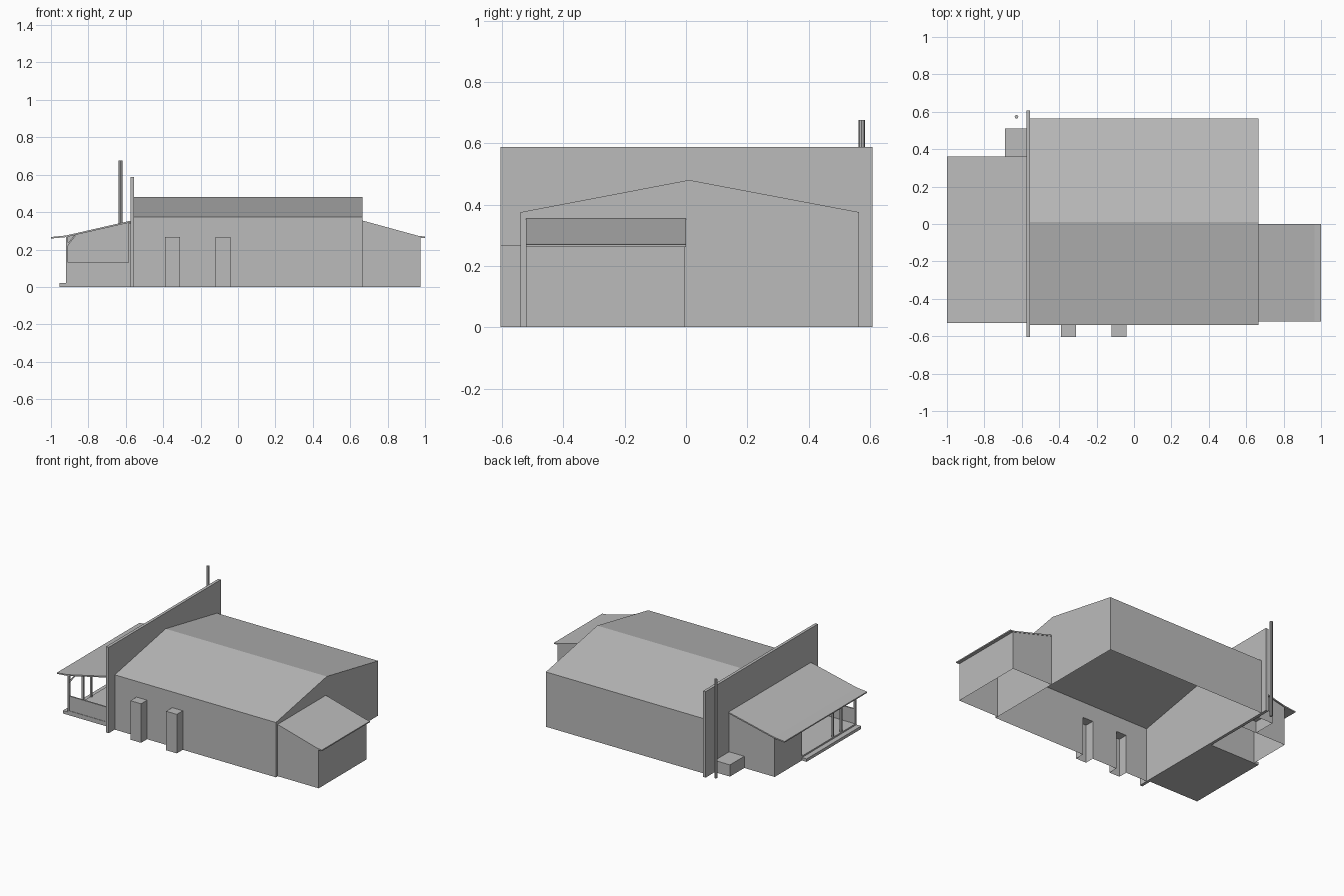
import bpy
import bmesh
from mathutils import Matrix

if "Cube" in bpy.data.objects:
    bpy.data.objects.remove(bpy.data.objects["Cube"], do_unlink=True)

grey = bpy.data.materials.new("plain_grey")
grey.use_nodes = True
grey.diffuse_color = (0.5, 0.5, 0.5, 1)
grey.node_tree.nodes["Principled BSDF"].inputs["Base Color"].default_value = (0.5, 0.5, 0.5, 1)


def finish(name, bm):
    """Turn a bmesh into a named grey object."""
    bmesh.ops.recalc_face_normals(bm, faces=bm.faces)
    mesh = bpy.data.meshes.new(name)
    bm.to_mesh(mesh)
    bm.free()
    mesh.materials.append(grey)
    obj = bpy.data.objects.new(name, mesh)
    bpy.context.collection.objects.link(obj)
    return obj


def prism(name, profile, axis, start, end, skip=()):
    """Extrude a (horizontal, z) profile along x or y; skip leaves sides open."""
    bm = bmesh.new()

    def ring(t):
        return [bm.verts.new((t, u, z) if axis == "x" else (u, t, z)) for u, z in profile]

    a, b = ring(start), ring(end)
    bm.faces.new(a)
    bm.faces.new(b)
    n = len(profile)
    for i in range(n):
        if i not in skip:
            j = (i + 1) % n
            bm.faces.new((a[i], a[j], b[j], b[i]))
    return finish(name, bm)


def box(name, x, y, z, skip=()):
    """Box from ranges; its sides run bottom, +x, top, -x."""
    rect = [(x[0], z[0]), (x[1], z[0]), (x[1], z[1]), (x[0], z[1])]
    return prism(name, rect, "y", y[0], y[1], skip)


# Main hall: open underneath, front wall added separately with its openings
FRONT, BACK, LEFT, RIGHT, EAVE = -0.54, 0.565, 0.665, -0.555, 0.375
prism("hall_shell", [(FRONT, 0), (BACK, 0), (BACK, EAVE), (0.01, 0.48), (FRONT, EAVE)],
      "x", RIGHT, LEFT, skip=(0, 4))

# Front wall outline stepping around the two bays
bays = [(-0.39, -0.31), (-0.12, -0.04)]
BAY_TOP = 0.267
outline = [(RIGHT, EAVE), (RIGHT, 0)]
for x0, x1 in bays:
    outline += [(x0, 0), (x0, BAY_TOP), (x1, BAY_TOP), (x1, 0)]
outline += [(LEFT, 0), (LEFT, EAVE)]
bm = bmesh.new()
bm.faces.new([bm.verts.new((x, FRONT, z)) for x, z in outline])
finish("hall_front_wall", bm)

# Shallow bays, open underneath and towards the hall
for i, (x0, x1) in enumerate(bays):
    prism(f"front_bay_{i + 1}",
          [(FRONT, 0), (-0.605, 0), (-0.605, BAY_TOP), (FRONT, BAY_TOP)],
          "x", x0, x1, skip=(0, 3))

# Tall false facade
box("facade_wall", (-0.575, RIGHT), (-0.605, 0.608), (0, 0.588))

# Lean-to at the far end
prism("lean_to_walls", [(LEFT, 0), (0.975, 0), (0.975, 0.264), (LEFT, 0.346)],
      "y", -0.52, -0.003, skip=(0, 2, 3))
prism("lean_to_roof", [(LEFT, 0.346), (0.965, 0.264), (1.0, 0.261),
                       (1.0, 0.269), (0.965, 0.273), (LEFT, 0.355)],
      "y", -0.522, 0)

# Porch roof
prism("porch_roof", [(-0.575, 0.345), (-0.92, 0.266), (-1.0, 0.259),
                     (-1.0, 0.267), (-0.92, 0.275), (-0.575, 0.354)],
      "y", -0.53, 0.362)

# Enclosed room under the porch roof
ROOM = 0.06
prism("porch_room", [(-0.575, 0), (-0.92, 0), (-0.92, 0.266), (-0.575, 0.345)],
      "y", ROOM, 0.355, skip=(0, 2, 3))

# Porch floor, step and low side wall
box("porch_floor", (-0.92, -0.575), (-0.53, ROOM), (0, 0.03))
box("porch_step", (-0.955, -0.92), (-0.53, ROOM), (0, 0.02))
box("porch_side_wall", (-0.908, -0.575), (-0.527, -0.517), (0.03, 0.13))

# Porch posts
for i, y in enumerate((-0.522, -0.37, -0.28)):
    box(f"porch_post_{i + 1}", (-0.92, -0.908), (y - 0.006, y + 0.006), (0.03, 0.27))
box("facade_post", (-0.586, -0.575), (-0.528, -0.516), (0.13, 0.343))

# Diagonal brace at the corner post
prism("porch_brace", [(-0.908, 0.222), (-0.908, 0.236), (-0.876, 0.276), (-0.866, 0.276)],
      "y", -0.527, -0.518)

# Low storage box behind the room
box("storage_box", (-0.69, -0.575), (0.355, 0.51), (0, 0.08), skip=(0,))

# Stove pipe
bm = bmesh.new()
bmesh.ops.create_cone(bm, cap_ends=True, segments=8, radius1=0.01, radius2=0.01,
                      depth=0.675, matrix=Matrix.Translation((-0.628, 0.573, 0.3375)))
finish("stove_pipe", bm)
